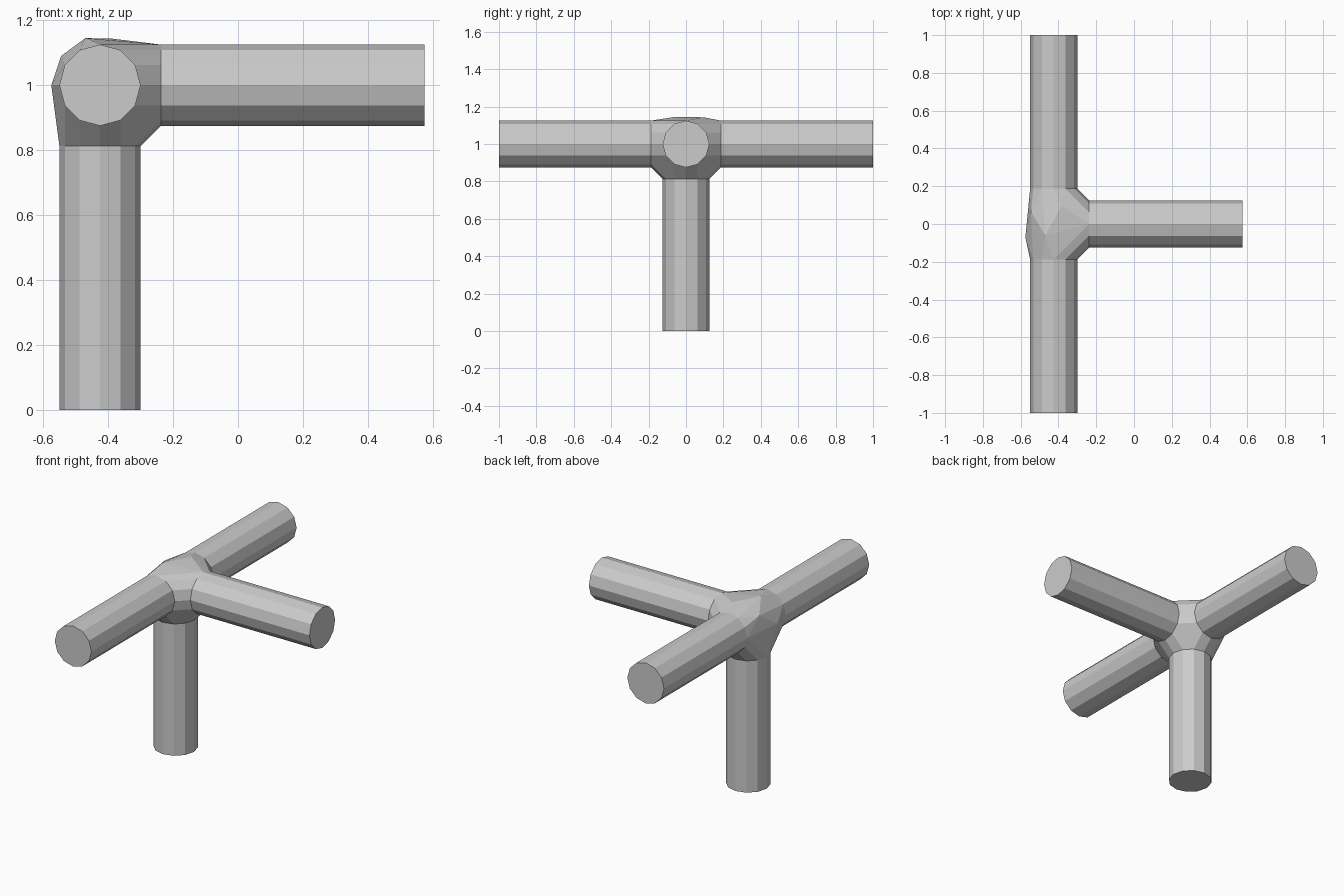
import bpy, bmesh, math
from mathutils import Vector

if "Cube" in bpy.data.objects:
    bpy.data.objects.remove(bpy.data.objects["Cube"])

CENTRE = Vector((-0.425, 0, 1))
R, INNER, OUTER, SIDES = 0.125, 0.1875, 1.0, 12
ARMS = {
    "front_arm": Vector((0, -1, 0)),
    "back_arm": Vector((0, 1, 0)),
    "side_arm": Vector((1, 0, 0)),
    "leg": Vector((0, 0, -1)),
}


def ring(d, dist):
    # circle of points around direction d, relative to the joint centre
    u = Vector((0, 0, 1)) if abs(d.z) < 0.5 else Vector((1, 0, 0))
    v = d.cross(u)
    return [d * dist + R * (math.cos(a) * u + math.sin(a) * v)
            for a in (2 * math.pi * i / SIDES for i in range(SIDES))]


def finish(name, bm):
    bmesh.ops.recalc_face_normals(bm, faces=bm.faces)
    mesh = bpy.data.meshes.new(name)
    bm.to_mesh(mesh)
    bm.free()
    ob = bpy.data.objects.new(name, mesh)
    ob.location = CENTRE
    bpy.context.collection.objects.link(ob)


# Four tubes, open where they meet the hub
for name, d in ARMS.items():
    bm = bmesh.new()
    a = [bm.verts.new(p) for p in ring(d, INNER)]
    b = [bm.verts.new(p) for p in ring(d, OUTER)]
    for i in range(SIDES):
        j = (i + 1) % SIDES
        bm.faces.new((a[i], a[j], b[j], b[i]))
    bm.faces.new(b)
    finish(name, bm)
    # make the outward direction certain for the open shell
    me = bpy.data.objects[name].data
    if me.polygons[-1].normal.dot(d) < 0:
        me.flip_normals()

# Faceted hub: hull around the tube mouths plus a few bulge points
bm = bmesh.new()
for d in ARMS.values():
    for p in ring(d, INNER):
        bm.verts.new(p)
for p in [(-0.045, -0.06, 0.145), (0.04, 0.095, 0.143),
          (-0.15, -0.07, 0.0), (-0.12, 0.064, 0.09)]:
    bm.verts.new(p)
bmesh.ops.convex_hull(bm, input=bm.verts[:])
mouths = [f for f in bm.faces
          if any(all(abs(v.co.dot(d) - INNER) < 1e-4 for v in f.verts)
                 for d in ARMS.values())]
bmesh.ops.delete(bm, geom=mouths, context='FACES')
loose = [v for v in bm.verts if not v.link_faces]
bmesh.ops.delete(bm, geom=loose, context='VERTS')
finish("hub", bm)
hub = bpy.data.objects["hub"].data
if sum(p.normal.dot(p.center) for p in hub.polygons) < 0:
    hub.flip_normals()
